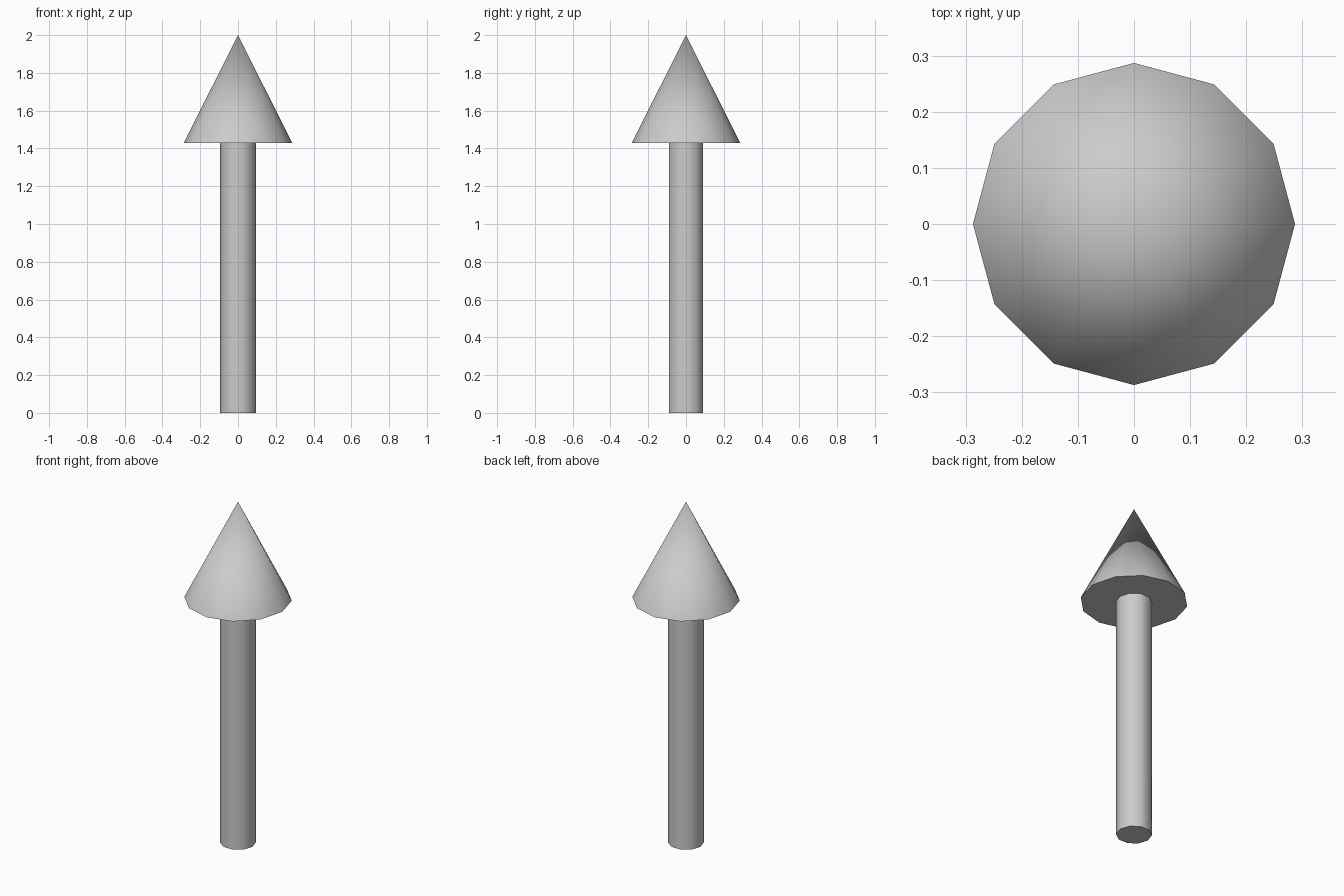
import bpy, math

if "Cube" in bpy.data.objects:
    bpy.data.objects.remove(bpy.data.objects["Cube"])

SHAFT_TOP = 1.43


def smooth(name):
    ob = bpy.context.object
    ob.name = name
    bpy.ops.object.shade_smooth_by_angle(angle=math.radians(50))
    return ob


def ring_solid(name, sides, r1, r2, z0, z1, turn):
    # Tapered round part between two heights, first corner turned onto the x axis
    bpy.ops.mesh.primitive_cone_add(vertices=sides, radius1=r1, radius2=r2,
                                    depth=z1 - z0, location=(0, 0, (z0 + z1) / 2),
                                    rotation=(0, 0, turn))
    bpy.ops.object.transform_apply(location=False, rotation=True, scale=False)
    return smooth(name)


# Round shaft
ring_solid("arrow_shaft", 10, 0.0955, 0.0955, 0, SHAFT_TOP, math.pi / 2)

# Twelve-sided pointed head
ring_solid("arrow_head", 12, 0.287, 0, SHAFT_TOP, 2.0, 0)
